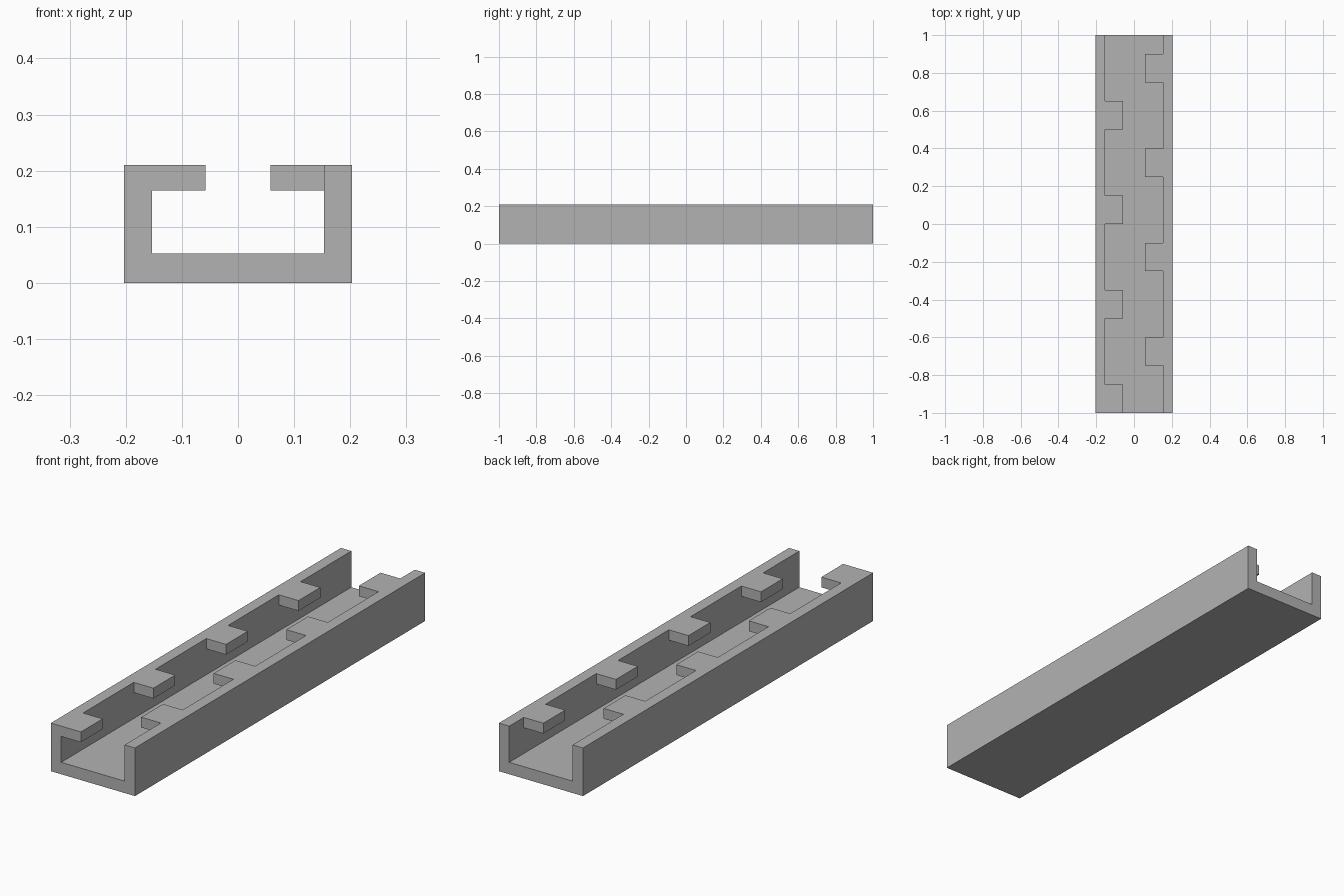
import bpy
import bmesh

cube = bpy.data.objects.get("Cube")
if cube:
    bpy.data.objects.remove(cube, do_unlink=True)

# Dimensions
HALF_LENGTH = 1.0
OUTER, INNER, TAB_REACH = 0.203, 0.153, 0.058
FLOOR, TAB_BOTTOM, TOP = 0.052, 0.165, 0.21
TAB_LENGTH, PITCH = 0.15, 0.5

# Staggered tab positions along each wall: -1 is the right wall, +1 the left
tabs = {-1: [-1.0 + PITCH * i for i in range(4)],
        1: [-0.75 + PITCH * i for i in range(4)]}
starts = tabs[-1] + tabs[1]
stations = sorted({round(y, 3) for s in starts for y in (s, s + TAB_LENGTH)}
                  | {-HALF_LENGTH, HALF_LENGTH})

# U-shaped channel section, with a break on each inner wall below the tabs
half = [(OUTER, 0), (OUTER, TOP), (INNER, TOP), (INNER, TAB_BOTTOM), (INNER, FLOOR)]
profile = half + [(-x, z) for x, z in reversed(half)]

# Channel lofted through the stations
bm = bmesh.new()
rings = [[bm.verts.new((x, y, z)) for x, z in profile] for y in stations]
count = len(profile)
for a, b in zip(rings, rings[1:]):
    for i in range(count):
        j = (i + 1) % count
        bm.faces.new((a[i], a[j], b[j], b[i]))
bm.faces.new(rings[0])
bm.faces.new(rings[-1])
bmesh.ops.recalc_face_normals(bm, faces=bm.faces)


# Tabs pulled out of the upper strip of each inner wall
def is_tab(face):
    c = face.calc_center_median()
    if abs(abs(c.x) - INNER) > 0.001 or c.z < TAB_BOTTOM:
        return False
    side = 1 if c.x > 0 else -1
    return any(s < c.y < s + TAB_LENGTH for s in tabs[side])


tab_faces = [f for f in bm.faces if is_tab(f)]
pulled = bmesh.ops.extrude_discrete_faces(bm, faces=tab_faces)["faces"]
for face in pulled:
    for v in face.verts:
        v.co.x = TAB_REACH if v.co.x > 0 else -TAB_REACH
bmesh.ops.recalc_face_normals(bm, faces=bm.faces)

mesh = bpy.data.meshes.new("slotted_rail")
bm.to_mesh(mesh)
bm.free()
rail = bpy.data.objects.new("slotted_rail", mesh)
bpy.context.collection.objects.link(rail)

# Plain grey finish
grey = bpy.data.materials.new("grey")
grey.use_nodes = True
colour = (0.45, 0.45, 0.45, 1)
grey.diffuse_color = colour
grey.node_tree.nodes["Principled BSDF"].inputs["Base Color"].default_value = colour
mesh.materials.append(grey)
